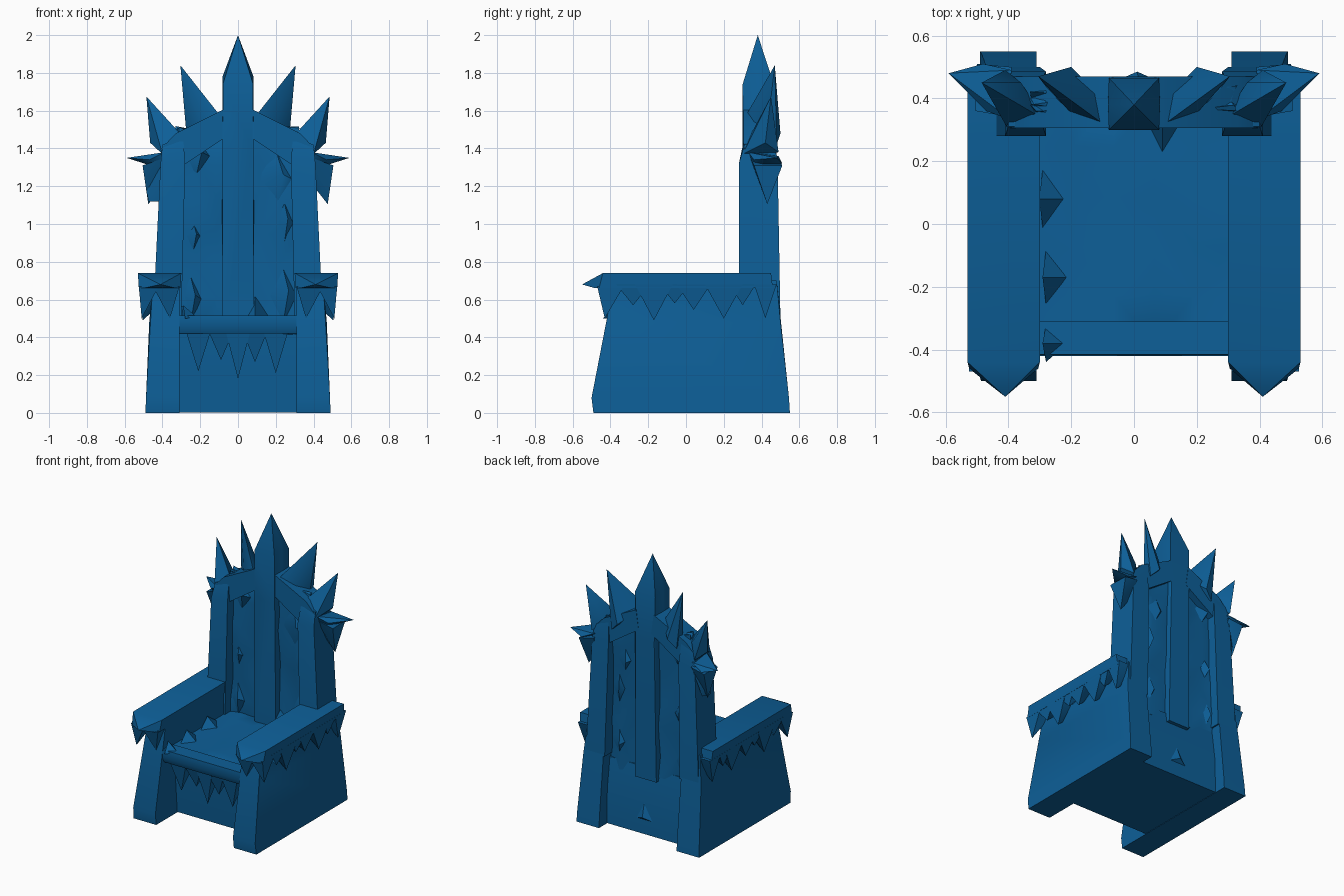
import bpy, bmesh, math, random
from mathutils import Vector

random.seed(4)
ice = bpy.data.materials.new("deep ice blue")
ice.diffuse_color = (0.004, 0.115, 0.315, 1)


def finish(name, bm, angle=45):
    bmesh.ops.recalc_face_normals(bm, faces=bm.faces)
    me = bpy.data.meshes.new(name)
    bm.to_mesh(me)
    bm.free()
    me.materials.append(ice)
    ob = bpy.data.objects.new(name, me)
    bpy.context.collection.objects.link(ob)
    bpy.ops.object.select_all(action='DESELECT')
    ob.select_set(True)
    bpy.context.view_layer.objects.active = ob
    bpy.ops.object.shade_smooth_by_angle(angle=math.radians(angle))
    return ob


def hulls(name, groups, mirror=True):
    """Each point group becomes one convex chunk, optionally mirrored in x."""
    bm = bmesh.new()
    for pts in groups:
        for s in ((1, -1) if mirror else (1,)):
            vs = [bm.verts.new((s * x, y, z)) for x, y, z in pts]
            r = bmesh.ops.convex_hull(bm, input=vs)
            junk = {v for v in r['geom_interior'] + r['geom_unused']
                    if isinstance(v, bmesh.types.BMVert)}
            bmesh.ops.delete(bm, geom=list(junk), context='VERTS')
    return finish(name, bm)


def rect(x0, x1, y0, y1, z):
    return [(x, y, z) for x in (x0, x1) for y in (y0, y1)]


def rough_box(name, lo, hi, cuts, jitter):
    """Box with a cracked, uneven surface."""
    lo, hi = Vector(lo), Vector(hi)
    bm = bmesh.new()
    bmesh.ops.create_cube(bm, size=1)
    bmesh.ops.subdivide_edges(bm, edges=bm.edges[:], cuts=cuts, use_grid_fill=True)
    for v in bm.verts:
        for i in range(3):
            v.co[i] = lo[i] + (v.co[i] + 0.5) * (hi[i] - lo[i]) + random.uniform(-1, 1) * jitter[i]
    bmesh.ops.triangulate(bm, faces=bm.faces)
    return finish(name, bm)


# Side walls that lean inward, ending as front and rear feet
hulls("side_wall", [
    rect(.31, .49, -.49, .55, 0) + rect(.31, .487, -.50, .545, .08)
    + rect(.31, .47, -.41, .50, .48) + rect(.31, .45, -.38, .48, .70)])

# Base block: recessed front, rear leaning into the back panel
hulls("base_block", [rect(-.33, .33, -.25, .46, .003) + rect(-.33, .33, -.27, .455, .25)
                     + rect(-.33, .33, -.28, .425, .47)], mirror=False)
hulls("base_shard", [[(-.07, .45, .10), (.09, .45, .10), (.02, .43, .30), (.01, .485, .13)]],
      mirror=False)

# Seat with thick front lip
rough_box("seat", (-.32, -.39, .42), (.32, .40, .508), 4, (0, .008, .006))
hulls("seat_lip", [rect(-.33, .33, -.40, -.31, .42) + rect(-.33, .33, -.42, -.31, .46)
                   + rect(-.32, .32, -.415, -.31, .515)], mirror=False)

# Icicles under the seat lip
tips = [(-.21, .22), (-.09, .28), (0, .18), (.09, .27), (.20, .21)]
hulls("seat_icicles", [rect(x - .065, x + .065, -.39, -.27, .43) + [(x, -.345, z)]
                       for x, z in tips], mirror=False)

# Low shards along the seat edges
shards = [(-.29, .08, .10), (-.28, -.17, .09), (-.28, -.38, .06)]
hulls("seat_shards", [[(x, y - w, .50), (x, y + w, .50), (x * .77, y, .505), (x * 1.04, y, .57)]
                      for x, y, w in shards] +
      [[(.02, .36, .50), (.17, .36, .50), (.09, .23, .51), (.09, .36, .62)]], mirror=False)

# Armrests with pointed fronts
hulls("armrest", [
    rect(.30, .53, -.44, .45, .74) + rect(.305, .525, -.46, .46, .66)
    + [(.41, -.55, .68), (.33, -.48, .66), (.50, -.48, .66)]])

# Icicles under the armrests: outer row, then the front drips
row = [(-.28, .57, .09), (-.17, .49, .10), (-.06, .58, .08),
       (.04, .545, .09), (.20, .50, .10), (.30, .57, .07), (.42, .50, .06)]
hulls("armrest_icicles", [rect(.43, .527, y - w, y + w, .68) + [(.505, y, z), (.46, y, z + .04)]
                          for y, z, w in row]
      + [rect(.42, .525, -.47, -.33, .67) + [(.51, -.43, .50)],
         rect(.31, .45, -.47, -.33, .67) + [(.36, -.42, .50)]])

# Back posts
hulls("back_post", [
    rect(.30, .45, .28, .50, .50) + rect(.295, .43, .28, .49, .78)
    + rect(.28, .41, .28, .485, 1.32) + [(.29, .31, 1.46), (.29, .47, 1.46),
                                        (.40, .31, 1.42), (.40, .47, 1.42)]])

# Sloping arch beams joining posts to the centre
hulls("back_arch", [[(x, y, z) for y in (.305, .47) for x, z in
                     ((.405, 1.40), (.33, 1.48), (.07, 1.61), (.05, 1.47), (.12, 1.45), (.29, 1.31))]])

# Cracked panel between the posts
rough_box("back_panel", (-.32, .35, .42), (.32, .425, 1.50), 5, (.012, .018, .02))

# Crystal lumps on the panel, front side and rear side
lumps = [(.20, 1.23, .10, .16), (.24, 1.00, .06, .14), (.24, .62, .07, .14),
         (-.24, .93, .05, .09), (-.22, 1.36, .07, .10), (-.25, .60, .06, .12)]
hulls("panel_crystals", [[(x - w, .36, z), (x + w, .36, z), (x, .36, z - h), (x, .36, z + h),
                          (x + w * .4, .315, z + h * .2)] for x, z, w, h in lumps]
      + [[(x - w, .41, z), (x + w, .41, z), (x, .41, z - h), (x, .41, z + h),
          (x - w * .4, .46, z - h * .2)] for x, z, w, h in lumps], mirror=False)

# Central column with a pointed top
hulls("centre_column", [
    rect(-.085, .085, .31, .46, .40) + rect(-.075, .075, .30, .47, 1.40)
    + rect(-.08, .08, .30, .465, 1.74)
    + [(0, .38, 2.0), (-.082, .38, 1.78), (.082, .38, 1.78)]], mirror=False)

# Crown of large spikes, set as blades turned slightly inward
hulls("crown_spikes", [
    [(.10, .32, 1.58), (.11, .41, 1.56), (.275, .43, 1.50), (.20, .50, 1.48),
     (.18, .33, 1.46), (.26, .48, 1.42), (.305, .47, 1.84)],
    [(.28, .33, 1.45), (.36, .45, 1.48), (.40, .30, 1.37), (.41, .49, 1.38),
     (.465, .42, 1.43), (.485, .45, 1.675)]])

# Side spikes and hanging shards at the post shoulders
hulls("shoulder_spikes", [
    [(.39, .33, 1.38), (.39, .49, 1.36), (.40, .36, 1.29), (.48, .51, 1.32), (.47, .36, 1.34),
     (.59, .48, 1.35)],
    [(.39, .34, 1.35), (.39, .50, 1.33), (.50, .51, 1.31), (.505, .36, 1.31),
     (.40, .42, 1.20), (.475, .43, 1.105)]])
hulls("left_shard", [[(-.41, .39, 1.12), (-.475, .40, 1.12), (-.45, .46, 1.12),
                      (-.40, .35, 1.30), (-.50, .42, 1.30), (-.40, .49, 1.30)]], mirror=False)
